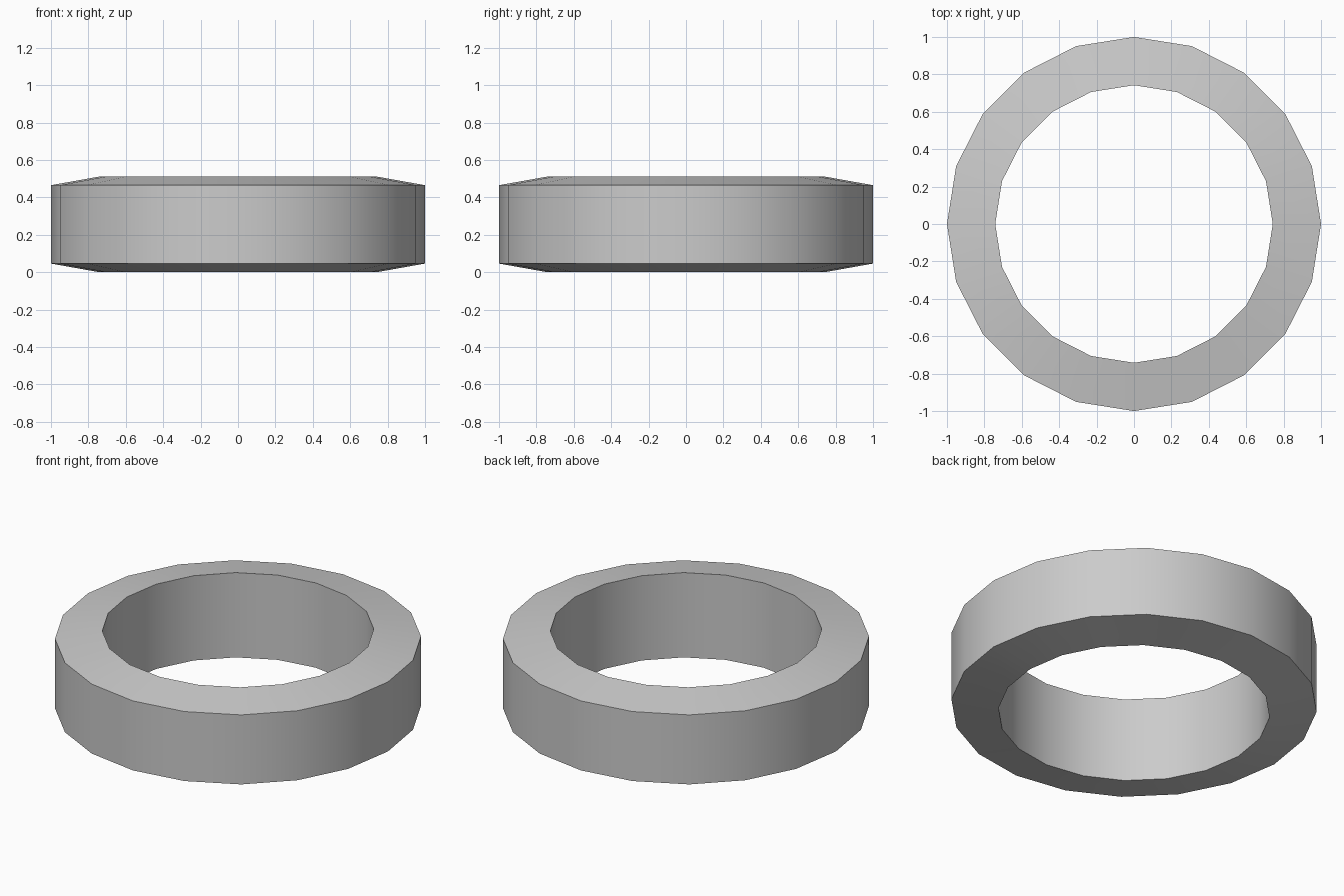
import bpy, bmesh, math

if "Cube" in bpy.data.objects:
    bpy.data.objects.remove(bpy.data.objects["Cube"])

SIDES = 20
# Ring cross-section (radius, z): taller inner wall, sloped top and bottom
PROFILE = [(1.0, 0.046), (1.0, 0.465), (0.742, 0.511), (0.742, 0.0)]

# Revolve the profile around z
bm = bmesh.new()
rings = []
for i in range(SIDES):
    a = 2 * math.pi * i / SIDES
    rings.append([bm.verts.new((r * math.cos(a), r * math.sin(a), z)) for r, z in PROFILE])
n = len(PROFILE)
for i in range(SIDES):
    p, q = rings[i], rings[(i + 1) % SIDES]
    for j in range(n):
        k = (j + 1) % n
        bm.faces.new((p[j], q[j], q[k], p[k]))
bmesh.ops.recalc_face_normals(bm, faces=bm.faces)

mesh = bpy.data.meshes.new("ring_band")
bm.to_mesh(mesh)
bm.free()
ring = bpy.data.objects.new("ring_band", mesh)
bpy.context.collection.objects.link(ring)

# Smooth walls, sharp rims
bpy.context.view_layer.objects.active = ring
ring.select_set(True)
bpy.ops.object.shade_smooth_by_angle(angle=math.radians(30))
